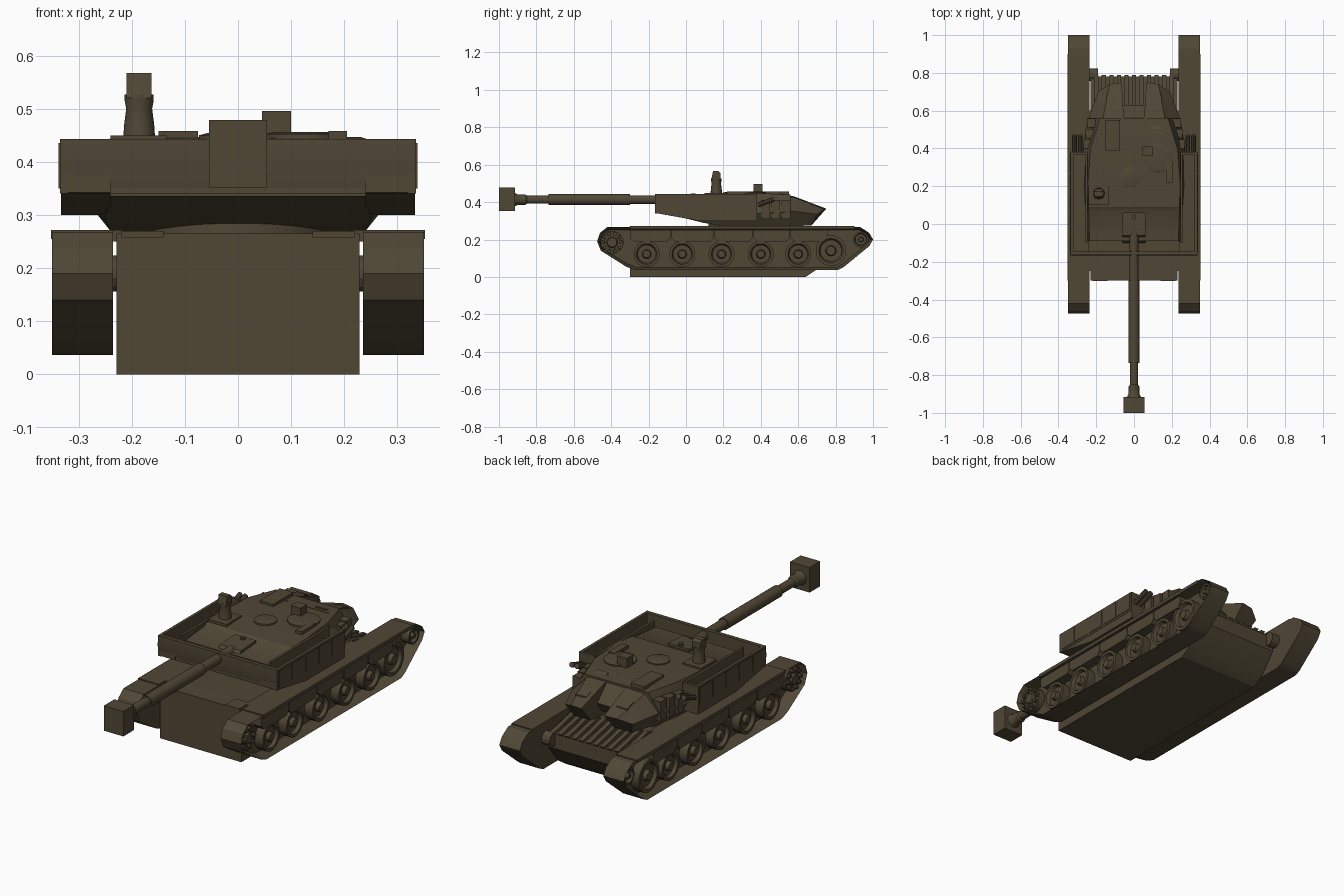
import bpy, bmesh, math
from mathutils import Matrix, Vector

cube = bpy.data.objects.get("Cube")
if cube:
    bpy.data.objects.remove(cube, do_unlink=True)

# One olive paint for everything
paint = bpy.data.materials.new("olive_brown_paint")
paint.use_nodes = True
COLOR = (0.080, 0.063, 0.036, 1)
paint.diffuse_color = COLOR
shader = paint.node_tree.nodes["Principled BSDF"]
shader.inputs["Base Color"].default_value = COLOR
shader.inputs["Roughness"].default_value = 0.8
parts = []


def finish(name, bm, mirror=False):
    bmesh.ops.recalc_face_normals(bm, faces=bm.faces[:])
    mesh = bpy.data.meshes.new(name)
    bm.to_mesh(mesh)
    bm.free()
    mesh.materials.append(paint)
    obj = bpy.data.objects.new(name, mesh)
    bpy.context.collection.objects.link(obj)
    if mirror:
        obj.modifiers.new("mirror", 'MIRROR')
    parts.append(obj)
    return obj


def loft(name, rings, mirror=False):
    """Skin a list of closed rings and cap both ends."""
    bm = bmesh.new()
    rows = [[bm.verts.new(p) for p in ring] for ring in rings]
    n = len(rows[0])
    for a, b in zip(rows, rows[1:]):
        for i in range(n):
            j = (i + 1) % n
            bm.faces.new((a[i], a[j], b[j], b[i]))
    bm.faces.new(rows[0])
    bm.faces.new(rows[-1])
    return finish(name, bm, mirror)


def prism(name, profile, x0, x1, mirror=False):
    """Extrude a (y, z) profile across x."""
    return loft(name, [[(x, y, z) for y, z in profile] for x in (x0, x1)], mirror)


def box(name, x0, x1, y0, y1, z0, z1, mirror=False):
    return prism(name, [(y0, z0), (y1, z0), (y1, z1), (y0, z1)], x0, x1, mirror)


def lathe(name, points, origin, axis, sides=20, mirror=False):
    """Turn (distance along axis, radius) points around an axis."""
    turn = Vector((0, 0, 1)).rotation_difference(Vector(axis)).to_matrix()
    rings = []
    for t, r in points:
        ring = []
        for i in range(sides):
            a = math.tau * (i + 0.5) / sides
            ring.append(turn @ Vector((r * math.cos(a), r * math.sin(a), t)) + Vector(origin))
        rings.append(ring)
    return loft(name, rings, mirror)


# Hull tub with a flat nose and raked tail
prism("hull", [(-.30, 0), (.64, 0), (.70, .04), (.78, .14), (.78, .215),
               (.58, .25), (.50, .265), (-.30, .265)], -.229, .229)
box("nose_corner_plate", .14, .22, -.303, -.22, .258, .27, True)
box("deck_edge", .215, .24, -.25, .60, .25, .272, True)
lathe("idler_mount", [(0, .035), (.06, .035)], (.19, .79, .19), (1, 0, 0), 12, True)

# Engine deck slats
for i in range(11):
    x = -.2 + i * .04
    prism("engine_slat", [(.58, .245), (.775, .21), (.79, .225), (.60, .268)], x - .011, x + .011)

# Track units: solid shape with a recess in the outer side
track = [(-.475, .19), (-.46, .235), (-.42, .267), (.93, .267), (.98, .235), (1, .20),
         (.98, .165), (.84, .05), (.81, .036), (-.27, .036), (-.32, .055), (-.455, .14)]
unit = prism("track_units", track, .235, .35, True)
bm = bmesh.new()
bm.from_mesh(unit.data)
side = max(bm.faces, key=lambda f: f.calc_center_median().x)
bmesh.ops.inset_region(bm, faces=[side], thickness=.016, depth=0)
bmesh.ops.translate(bm, verts=side.verts[:], vec=(-.06, 0, 0))
bm.to_mesh(unit.data)
bm.free()

# Road wheels, dished with a hub
for y, z, r in [(-.21, .122, .07), (-.02, .122, .07), (.19, .122, .07), (.40, .122, .07),
                (.60, .122, .07), (.775, .14, .082), (.935, .20, .042)]:
    lathe("road_wheel", [(.28, r), (.335, r), (.335, r * .8), (.318, r * .7),
                         (.318, r * .35), (.338, r * .28), (.338, r * .05)],
          (0, y, z), (1, 0, 0), 20, True)

# Drive sprockets with a ring of bolts
lathe("drive_sprocket", [(.28, .062), (.325, .062), (.325, .03), (.338, .025), (.338, .004)],
      (0, -.395, .185), (1, 0, 0), 20, True)
for i in range(10):
    a = math.tau * i / 10
    lathe("sprocket_bolt", [(.32, .011), (.34, .009)],
          (0, -.395 + .048 * math.cos(a), .185 + .048 * math.sin(a)), (1, 0, 0), 8, True)

# Side skirts above the wheels
edges = [-.30, -.08, .15, .36, .56, .76]
for a, b in zip(edges, edges[1:]):
    prism("skirt_panel", [(a, .21), (a + .02, .19), (b - .02, .19), (b - .004, .21),
                          (b - .004, .25), (a, .25)], .28, .343, True)
box("fender_lip", .235, .352, -.30, .90, .255, .272, True)

# Turret body: six-sided sections (y, z top, half top, half middle, half bottom, z middle, z bottom)
stations = [(-.09, .415, .235, .245, .24, .36, .335), (.07, .425, .24, .27, .25, .33, .295),
            (.09, .437, .24, .27, .25, .33, .29), (.20, .442, .245, .28, .24, .32, .27),
            (.40, .447, .23, .27, .23, .34, .27), (.56, .44, .18, .245, .20, .35, .27)]
loft("turret_body", [[(-t, y, zt), (t, y, zt), (m, y, zm), (b, y, zb), (-b, y, zb), (-m, y, zm)]
                     for y, zt, t, m, b, zm, zb in stations])
lathe("turret_ring", [(.255, .21), (.29, .21)], (0, .33, 0), (0, 0, 1), 28)

# Twin tail lobes with a gap between them
lobe = [(.05, .18, .50, .444, .444), (.05, .19, .57, .44, .43), (.06, .15, .75, .37, .36)]
loft("turret_tail_lobe", [
    [(.05, .48, .445), (.17, .48, .445), (.25, .48, .35), (.20, .48, .275), (.05, .48, .275)],
    [(.055, .58, .43), (.16, .58, .425), (.235, .58, .35), (.19, .58, .272), (.055, .58, .272)],
    [(.065, .75, .365), (.13, .74, .362), (.19, .70, .335), (.16, .67, .275), (.065, .67, .275)]], True)
prism("tail_bridge", [(.54, .30), (.60, .30), (.63, .35), (.56, .43)], -.07, .07)
for a, b, z in [(.50, .58, .437), (.60, .68, .405)]:
    prism("tail_armour_block", [(a, z - .03), (b, z - .06), (b, z - .012), (a, z + .012)], .085, .145, True)

# Open armour frame around the front of the turret
prism("frame_front_wall", [(-.158, .34), (-.145, .34), (-.145, .443), (-.165, .443), (-.167, .39)],
      -.335, .335)
box("frame_front_floor", -.335, .335, -.16, -.06, .34, .365)
prism("frame_side_bin", [(-.165, .342), (.07, .30), (.38, .30), (.38, .375), (-.165, .375)],
      .24, .333, True)
box("frame_side_wall", .32, .335, -.165, .38, .34, .443, True)
box("frame_inner_rail", .245, .257, -.10, .38, .36, .44, True)
box("frame_rear_wall", .25, .335, .366, .38, .34, .443, True)
for i in range(5):
    y = -.15 + i * .106
    box("frame_side_plate", .333, .338, y, y + .096, .35, .435, True)
for i in range(3):
    y = .40 + i * .055
    prism("turret_cheek_block", [(y, .31), (y + .048, .31), (y + .048, .41), (y, .41)],
          .20, .268 - i * .01, True)

# Smoke launchers
for x in (.285, .315):
    lathe("smoke_launcher", [(0, .013), (.09, .013)], (x, .385, .385), (0, .94, .34), 10, True)

# Gun, turned along its length, with a square muzzle block
lathe("gun_barrel", [(.05, .024), (.30, .024), (.30, .03), (.735, .03), (.735, .022),
                     (.85, .022), (.86, .029), (.90, .029), (.925, .042)],
      (0, 0, .413), (0, -1, 0), 16)
box("muzzle_block", -.055, .055, -1, -.915, .352, .479)
prism("mantlet", [(-.10, .375), (.06, .36), (.06, .437), (-.06, .43)], -.06, .06)

# Roof fittings
lathe("left_hatch", [(.42, .078), (.452, .078), (.456, .06)], (.125, .35, 0), (0, 0, 1), 14)
lathe("centre_hatch", [(.42, .055), (.45, .055), (.454, .04)], (-.02, .25, 0), (0, 0, 1), 12)
lathe("roof_pin", [(.42, .012), (.445, .012)], (0, .04, 0), (0, 0, 1), 10)
box("left_sight", .045, .10, .36, .41, .43, .496)
box("right_sight_base", -.24, -.135, .10, .22, .42, .45)
lathe("right_sight_mast", [(.44, .031), (.47, .029), (.50, .025), (.515, .028), (.527, .028)],
      (-.186, .162, 0), (0, 0, 1), 14)
prism("right_sight_head", [(.135, .52), (.185, .52), (.185, .555), (.172, .567), (.145, .567)],
      -.21, -.163)
box("roof_bin", -.15, -.075, .39, .55, .42, .458)
box("roof_strip", .17, .205, .22, .33, .42, .458)

# Smooth the round parts, keep the edges crisp
bpy.ops.object.select_all(action='DESELECT')
for obj in parts:
    obj.select_set(True)
bpy.context.view_layer.objects.active = parts[0]
bpy.ops.object.shade_smooth_by_angle(angle=math.radians(28))
